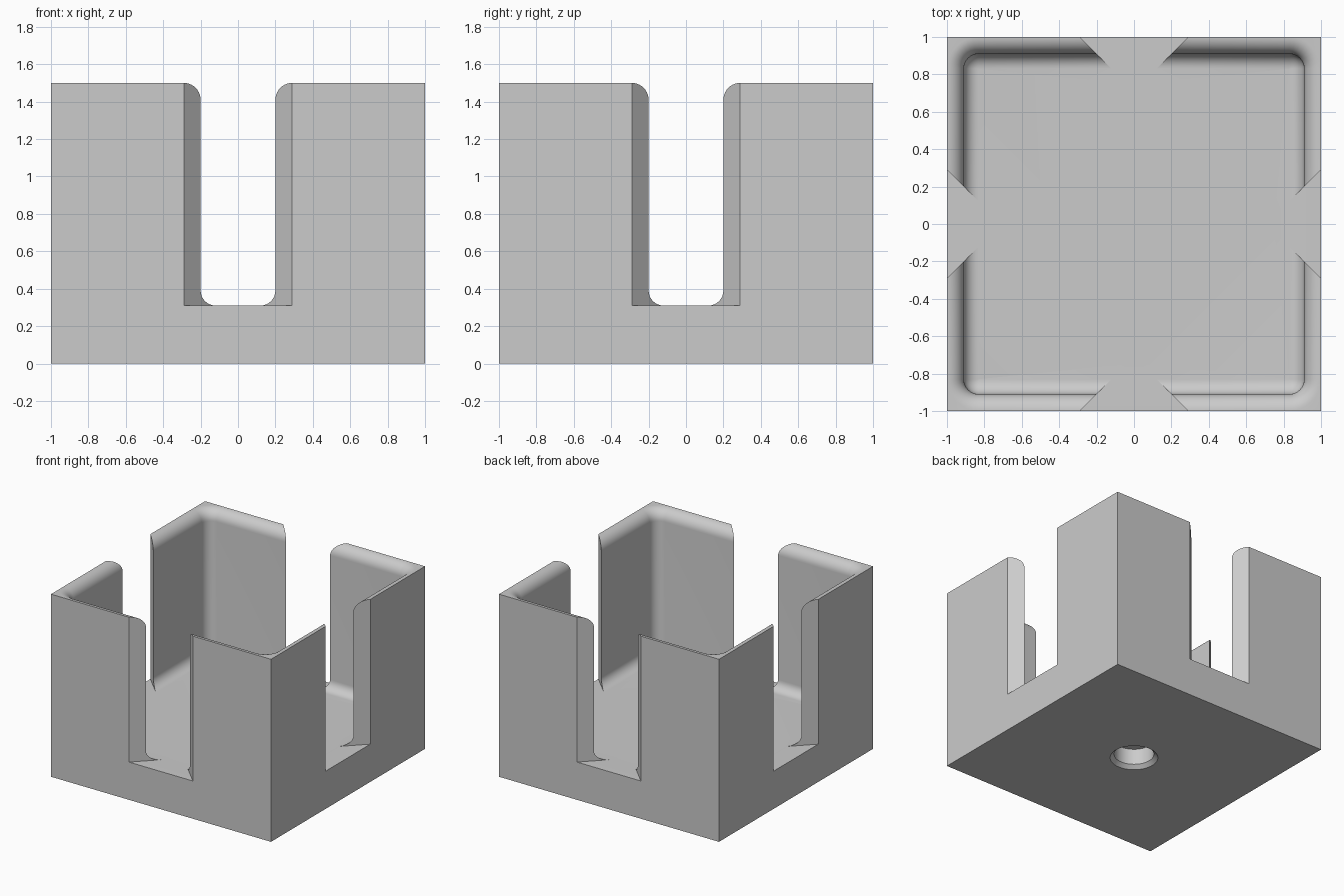
import bpy, bmesh, math
from mathutils import Matrix

if "Cube" in bpy.data.objects:
    bpy.data.objects.remove(bpy.data.objects["Cube"])

HEIGHT, FLOOR = 1.5, 0.31      # overall height, tray floor level
INNER, FILLET, LIP = 0.91, 0.08, 0.09

grey = bpy.data.materials.new("plain_grey")
grey.diffuse_color = (0.6, 0.6, 0.6, 1)
grey.use_nodes = True
grey.node_tree.nodes["Principled BSDF"].inputs["Base Color"].default_value = grey.diffuse_color


def loft(name, rings):
    """Closed solid through a stack of rings with equal point counts."""
    bm = bmesh.new()
    rows = [[bm.verts.new(p) for p in ring] for ring in rings]
    n = len(rows[0])
    for a, b in zip(rows, rows[1:]):
        for i in range(n):
            j = (i + 1) % n
            bm.faces.new((a[i], a[j], b[j], b[i]))
    bm.faces.new(rows[0][::-1])
    bm.faces.new(rows[-1])
    bmesh.ops.recalc_face_normals(bm, faces=bm.faces)
    mesh = bpy.data.meshes.new(name)
    bm.to_mesh(mesh)
    bm.free()
    mesh.materials.append(grey)
    obj = bpy.data.objects.new(name, mesh)
    bpy.context.collection.objects.link(obj)
    return obj


def rounded_square(half, radius, z, steps=8):
    pts = []
    for q in range(4):
        cx, cy = [(1, 1), (-1, 1), (-1, -1), (1, -1)][q]
        for k in range(steps + 1):
            a = (q + k / steps) * math.pi / 2
            pts.append((cx * (half - radius) + radius * math.cos(a),
                        cy * (half - radius) + radius * math.sin(a), z))
    return pts


def circle(radius, z, n=48):
    return [(radius * math.cos(2 * math.pi * i / n),
             radius * math.sin(2 * math.pi * i / n), z) for i in range(n)]


# Outer block
block = loft("card_box", [[(-1, -1, z), (1, -1, z), (1, 1, z), (-1, 1, z)]
                          for z in (0, HEIGHT)])

# Cavity with filleted floor and a rounded lip
rings = []
for k in range(9):
    a = k / 8 * math.pi / 2
    s = FILLET * (1 - math.sin(a))
    rings.append(rounded_square(INNER - s, max(FILLET - s, 0.001),
                                FLOOR + FILLET * (1 - math.cos(a))))
for k in range(11):
    a = k / 10 * math.pi / 2
    s = (LIP - 0.001) * (1 - math.cos(a))
    rings.append(rounded_square(INNER + s, FILLET + s,
                                HEIGHT - LIP + LIP * math.sin(a)))
rings.append(rounded_square(0.999, FILLET + LIP, HEIGHT + 0.1))
cutters = [loft("cavity_cutter", rings)]

# Tapered finger slots in all four walls
for i in range(4):
    outline = [(-0.31, -1.02), (0.31, -1.02), (0.04, -0.75), (-0.04, -0.75)]
    slot = loft("slot_cutter", [[(x, y, z) for x, y in outline]
                                for z in (FLOOR, HEIGHT + 0.2)])
    slot.data.transform(Matrix.Rotation(i * math.pi / 2, 4, 'Z'))
    cutters.append(slot)

# Chamfered blind hole underneath
cutters.append(loft("hole_cutter", [circle(0.18, -0.05), circle(0.18, 0),
                                    circle(0.15, 0.03), circle(0.15, 0.16)]))

bpy.context.view_layer.objects.active = block
block.select_set(True)
for c in cutters:
    mod = block.modifiers.new("cut", 'BOOLEAN')
    mod.operation, mod.solver, mod.object = 'DIFFERENCE', 'EXACT', c
    bpy.ops.object.modifier_apply(modifier=mod.name)
for c in cutters:
    bpy.data.objects.remove(c)

bpy.ops.object.shade_smooth_by_angle(angle=math.radians(30))
